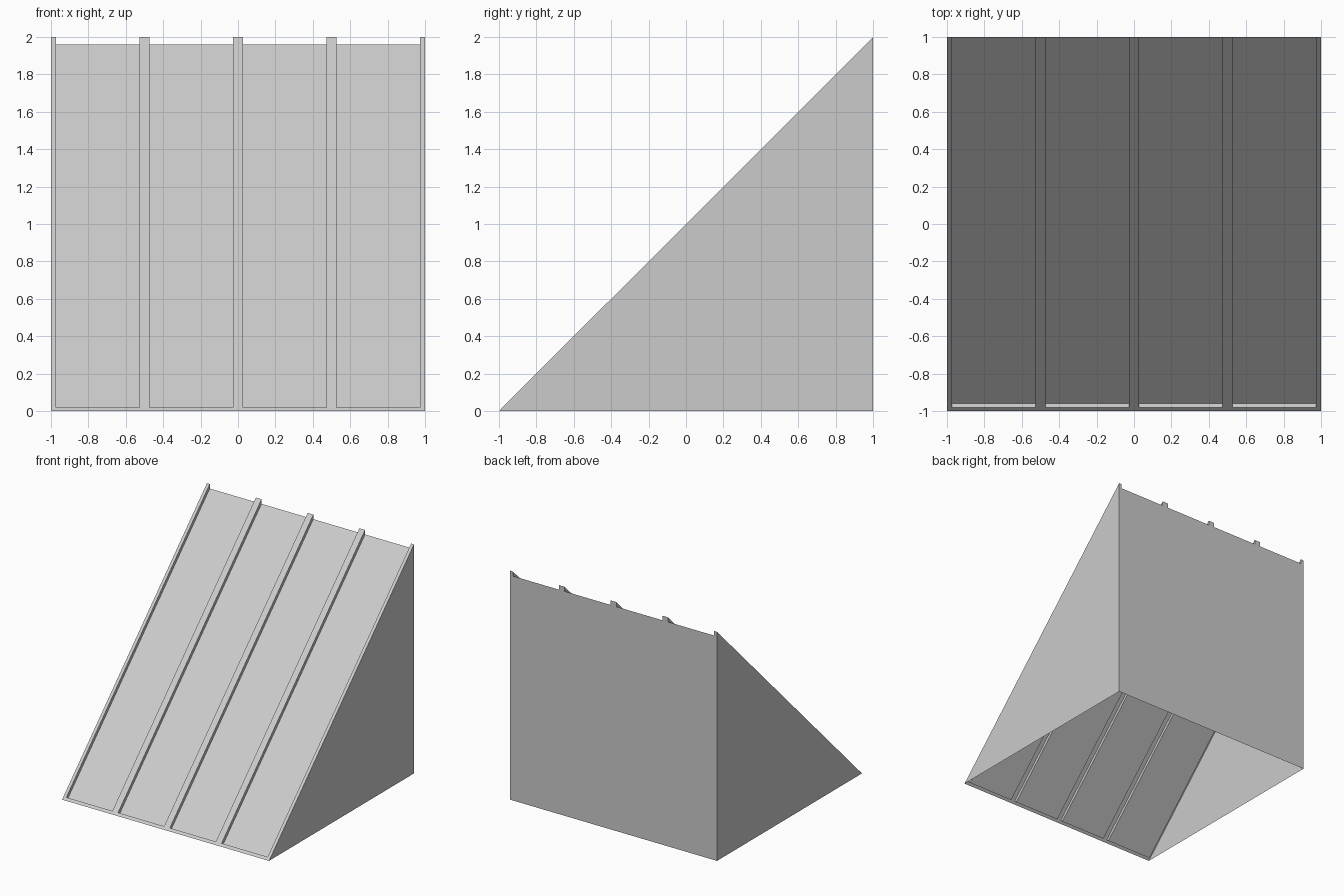
import bpy
import bmesh

if "Cube" in bpy.data.objects:
    bpy.data.objects.remove(bpy.data.objects["Cube"])

HALF = 1.0       # half of width and depth
RAIL = 0.02      # height of the rail along the lower edge
DROP = 0.04      # vertical drop of the recessed panels
RIB = 0.0275     # half width of a rib

# Rib edges across the width; panels lie between successive ribs
edges = []
for i in range(-2, 3):
    c = i * 0.5
    edges.append((max(c - RIB, -HALF), min(c + RIB, HALF)))

# Stepped cross-section: (x, drop below the slope plane)
section = []
for i, (a, b) in enumerate(edges):
    if i > 0:
        section.append((a, DROP))
        section.append((a, 0))
    else:
        section.append((a, 0))
    section.append((b, 0))
    if i < len(edges) - 1:
        section.append((b, DROP))

bm = bmesh.new()


def face(*points):
    bm.faces.new([bm.verts.new(p) for p in points])


def low(x, d):
    # Lower end of the slope, stepped square to the slope
    return (x, -HALF + RAIL + d / 2, RAIL - d / 2)


def high(x, d):
    return (x, HALF, 2 * HALF - d)


# Slope with ribs, rib sides and sunken panels
for (xa, da), (xb, db) in zip(section, section[1:]):
    face(low(xa, da), low(xb, db), high(xb, db), high(xa, da))
    if xa != xb:
        # Rail along the lower edge
        face((xa, -HALF, 0), (xb, -HALF, 0), low(xb, 0), low(xa, 0))
        # Step from the rail down to the panel
        if da:
            face(low(xa, 0), low(xb, 0), low(xb, db), low(xa, da))

# Notched back wall
face(*[high(x, d) for x, d in section], (HALF, HALF, 0), (-HALF, HALF, 0))

# Triangular side walls; the underside stays open
for x in (-HALF, HALF):
    face((x, -HALF, 0), (x, HALF, 0), high(x, 0), low(x, 0))

bmesh.ops.remove_doubles(bm, verts=bm.verts, dist=1e-5)
bmesh.ops.recalc_face_normals(bm, faces=bm.faces)
# Make sure the shell faces outwards
bm.normal_update()
if any(f.normal.y < -0.5 for f in bm.faces if f.calc_center_median().y > 0.99):
    bmesh.ops.reverse_faces(bm, faces=bm.faces)

mesh = bpy.data.meshes.new("ribbed_slope_shell")
bm.to_mesh(mesh)
bm.free()
bpy.context.collection.objects.link(bpy.data.objects.new("ribbed_slope_shell", mesh))
